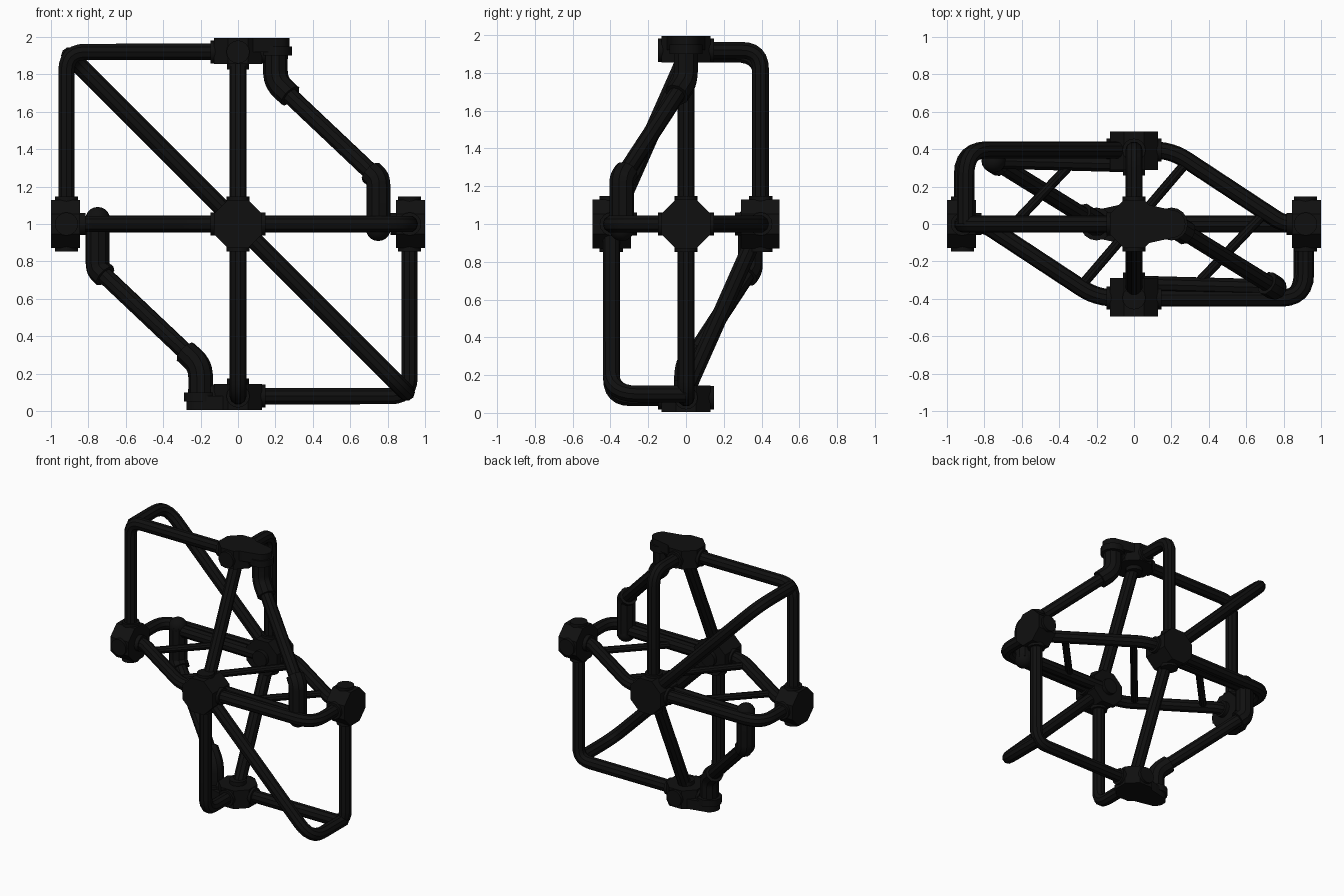
import bpy, bmesh, math
from mathutils import Vector, Matrix

cube = bpy.data.objects.get("Cube")
if cube:
    bpy.data.objects.remove(cube, do_unlink=True)

# One near-black finish for the whole frame
black = bpy.data.materials.new("matte_black")
black.use_nodes = True
colour = (0.005, 0.005, 0.005, 1)
black.diffuse_color = colour
black.node_tree.nodes["Principled BSDF"].inputs["Base Color"].default_value = colour

LIFT = Vector((0, 0, 1))
PIPE, SLEEVE, BRACE = 0.046, 0.066, 0.026
X, Y, Z = 0.917, 0.395, 0.92      # distances of the pipe runs from the centre


def add_object(name, mesh):
    obj = bpy.data.objects.new(name, mesh)
    bpy.context.scene.collection.objects.link(obj)
    mesh.materials.clear()
    mesh.materials.append(black)
    bpy.ops.object.select_all(action="DESELECT")
    obj.select_set(True)
    bpy.context.view_layer.objects.active = obj
    bpy.ops.object.shade_smooth_by_angle(angle=math.radians(35))
    return obj


def rounded(points, radius, steps=6):
    """Replace each corner of a path with a smooth bend."""
    pts = [Vector(p) for p in points]
    out = [pts[0]]
    for a, b, c in zip(pts, pts[1:], pts[2:]):
        r = min(radius, (a - b).length * 0.48, (c - b).length * 0.48)
        p, q = b + (a - b).normalized() * r, b + (c - b).normalized() * r
        for i in range(steps + 1):
            t = i / steps
            out.append(p * (1 - t) ** 2 + b * 2 * t * (1 - t) + q * t * t)
    return out + [pts[-1]]


def pipe(name, points, radius=PIPE, bend=0.1):
    """Round tube along a path given from the frame's centre."""
    curve = bpy.data.curves.new(name, "CURVE")
    curve.dimensions = "3D"
    curve.bevel_depth = radius
    curve.bevel_resolution = 3
    curve.use_fill_caps = True
    path = rounded(points, bend)
    spline = curve.splines.new("POLY")
    spline.points.add(len(path) - 1)
    for pt, co in zip(spline.points, path):
        pt.co = (*(co + LIFT), 1)
    temp = bpy.data.objects.new(name, curve)
    bpy.context.scene.collection.objects.link(temp)
    bpy.context.view_layer.update()
    mesh = bpy.data.meshes.new_from_object(
        temp.evaluated_get(bpy.context.evaluated_depsgraph_get()))
    bpy.data.objects.remove(temp, do_unlink=True)
    add_object(name, mesh)


def pipe_pair(name, points, radius=PIPE, bend=0.1):
    """A tube and its twin on the opposite side of the centre."""
    pipe(name, points, radius, bend)
    pipe(name + "_opposite", [-Vector(p) for p in points], radius, bend)


def hub(name, axis, inner, outer, pipe_at):
    """Octagonal joint block facing along axis, with collars for the pipes."""
    axis = Vector(axis)
    turn = axis.to_track_quat("Z", "Y").to_matrix().to_4x4()
    bm = bmesh.new()

    def cylinder(sides, r1, r2, start, end, spin=0.0):
        start, end = Vector(start), Vector(end)
        d = end - start
        m = (Matrix.Translation((start + end) / 2)
             @ d.to_track_quat("Z", "Y").to_matrix().to_4x4()
             @ Matrix.Rotation(spin, 4, "Z"))
        bmesh.ops.create_cone(bm, cap_ends=True, segments=sides, radius1=r1,
                              radius2=r2, depth=d.length, matrix=m)

    cylinder(8, 0.14, 0.14, axis * inner, axis * outer, math.pi / 8)
    cylinder(16, 0.06, 0.06, axis * (inner - 0.03), axis * inner)
    for i in range(4):
        side = (turn @ Matrix.Rotation(i * math.pi / 2, 4, "Z")) @ Vector((1, 0, 0))
        cylinder(16, 0.062, 0.062, axis * pipe_at, axis * pipe_at + side * 0.148)
    bm.transform(Matrix.Translation(LIFT))
    mesh = bpy.data.meshes.new(name)
    bm.to_mesh(mesh)
    bm.free()
    add_object(name, mesh)


def teardrop_arm(name, sign):
    """Tapered plate reaching sideways from the top or bottom hub."""
    bm = bmesh.new()
    outline = []
    for i in range(9):
        a = math.pi / 2 + math.pi * i / 8
        outline.append((0.12 * math.cos(a), 0.12 * math.sin(a)))
    for i in range(9):
        a = -math.pi / 2 + math.pi * i / 8
        outline.append((0.2 + 0.075 * math.cos(a), 0.075 * math.sin(a)))
    face = bm.faces.new([bm.verts.new((x * sign, y * sign, 0.92 * sign))
                         for x, y in outline])
    new = bmesh.ops.extrude_face_region(bm, geom=[face])["geom"]
    bmesh.ops.translate(bm, vec=(0, 0, 0.075 * sign),
                        verts=[v for v in new if isinstance(v, bmesh.types.BMVert)])
    # Ring around the drop pipe under the arm
    bmesh.ops.create_cone(bm, cap_ends=True, segments=16, radius1=0.088, radius2=0.088,
                          depth=0.05, matrix=Matrix.Translation((0.2 * sign, 0, 0.925 * sign)))
    bmesh.ops.recalc_face_normals(bm, faces=bm.faces)
    bm.transform(Matrix.Translation(LIFT))
    mesh = bpy.data.meshes.new(name)
    bm.to_mesh(mesh)
    bm.free()
    add_object(name, mesh)


# Joint blocks at the six tips
for sign, (side, face, level) in ((1, ("left", "back", "top")),
                                  (-1, ("right", "front", "bottom"))):
    hub(side + "_hub", (sign, 0, 0), 0.845, 1.0, X)
    hub(face + "_hub", (0, sign, 0), 0.29, 0.495, Y)
    hub(level + "_hub", (0, 0, sign), 0.855, 0.995, Z)
    teardrop_arm(level + "_arm", sign)

# Square-cornered tubes between neighbouring hubs
pipe_pair("side_corner_tube", [(0, 0, Z), (-X, 0, Z), (-X, 0, 0)])
pipe_pair("back_corner_tube", [(0, 0, Z), (0, Y, Z), (0, Y, 0)])
pipe_pair("level_corner_tube", [(-X, 0, 0), (-X, Y, 0), (0, Y, 0)], bend=0.13)

# Straight tubes between hubs
pipe_pair("upright_strut", [(0, 0, 0.89), (0, -Y, 0)])
pipe_pair("level_strut", [(0, Y, 0), (0.2, Y, 0), (0.8, 0, 0), (X, 0, 0)], bend=0.12)

# Diagonal tube leaving the outer corner and running to the face hub
pipe_pair("diagonal_tube", [(-0.9, 0, 0.9), (-0.9, Y, 0.9), (0, Y, 0)], bend=0.14)

# Offset drop tube with thicker elbow sleeves
drop = [(0.2, 0, 0.92), (0.2, 0, 0.76), (0.75, -0.34, 0.24),
        (0.75, -0.34, 0), (0, -0.32, 0)]
pipe_pair("drop_tube", drop, bend=0.06)
slope = (Vector(drop[2]) - Vector(drop[1])).normalized()
pipe_pair("upper_sleeve", [drop[0], drop[1], Vector(drop[1]) + slope * 0.12], SLEEVE, 0.07)
pipe_pair("lower_sleeve", [Vector(drop[2]) - slope * 0.06, drop[2], (0.75, -0.34, -0.03)],
          SLEEVE, 0.07)
for s, label in ((1, "right"), (-1, "left")):
    end = bmesh.new()
    bmesh.ops.create_uvsphere(end, u_segments=16, v_segments=10, radius=SLEEVE,
                              matrix=Matrix.Translation(Vector((0.75, -0.34, -0.025)) * s + LIFT))
    ball = bpy.data.meshes.new(label + "_elbow_end")
    end.to_mesh(ball)
    end.free()
    add_object(label + "_elbow_end", ball)

# Thin braces lying in the middle level
pipe_pair("short_brace", [(-0.3, 0.36, 0), (-0.7, -0.06, 0)], BRACE)
pipe("long_brace", [(0.29, 0.34, 0), (-0.29, -0.34, 0)], BRACE)
